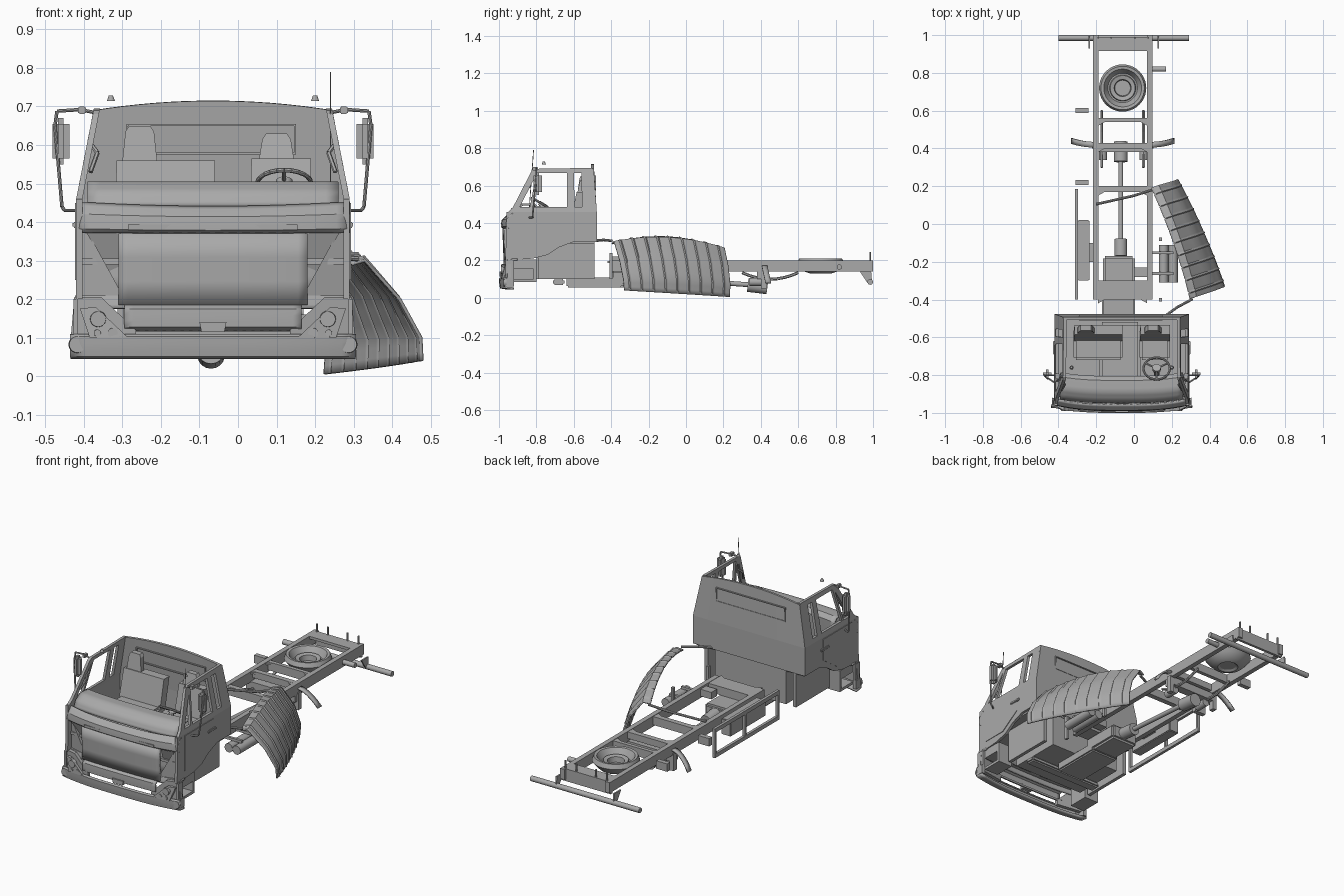
import bpy, bmesh, math
from mathutils import Vector, Matrix

if "Cube" in bpy.data.objects:
    bpy.data.objects.remove(bpy.data.objects["Cube"])

mat = bpy.data.materials.new("plain grey")
mat.use_nodes = True
mat.diffuse_color = (0.4, 0.4, 0.4, 1)
mat.node_tree.nodes["Principled BSDF"].inputs["Base Color"].default_value = (0.4, 0.4, 0.4, 1)
CX = -0.065   # cab centre line
FX = -0.06    # frame centre line


def finish(name, bm, smooth=False):
    bmesh.ops.recalc_face_normals(bm, faces=bm.faces)
    me = bpy.data.meshes.new(name)
    bm.to_mesh(me)
    bm.free()
    me.materials.append(mat)
    ob = bpy.data.objects.new(name, me)
    bpy.context.collection.objects.link(ob)
    if smooth:
        bpy.context.view_layer.objects.active = ob
        ob.select_set(True)
        bpy.ops.object.shade_smooth_by_angle(angle=math.radians(35))
        ob.select_set(False)
    return ob


def box(name, lo, hi, bevel=0):
    bm = bmesh.new()
    lo, hi = Vector(lo), Vector(hi)
    bmesh.ops.create_cube(bm, size=1, matrix=Matrix.Translation((lo + hi) / 2) @ Matrix.Diagonal((hi - lo).to_4d()))
    if bevel:
        bmesh.ops.bevel(bm, geom=bm.edges[:], offset=bevel, segments=2, affect='EDGES')
    return finish(name, bm)


def tube(name, pts, r, n=10, r2=None):
    bm = bmesh.new()
    pts = [Vector(p) for p in pts]
    for a, b in zip(pts, pts[1:]):
        m = Matrix.Translation((a + b) / 2) @ (b - a).to_track_quat('Z', 'Y').to_matrix().to_4x4()
        bmesh.ops.create_cone(bm, cap_ends=True, segments=n, radius1=r, radius2=r if r2 is None else r2,
                              depth=(b - a).length, matrix=m)
    return finish(name, bm, True)


def plate(name, pts, push):
    bm = bmesh.new()
    near = [bm.verts.new(p) for p in pts]
    far = [bm.verts.new(Vector(p) + Vector(push)) for p in pts]
    bm.faces.new(near)
    bm.faces.new(far[::-1])
    for i in range(len(pts)):
        bm.faces.new((near[i - 1], near[i], far[i], far[i - 1]))
    return finish(name, bm)


def surf(name, fn, nu, nv, thick=0.008, smooth=True):
    bm = bmesh.new()
    g = [[bm.verts.new(fn(i / nu, j / nv)) for j in range(nv + 1)] for i in range(nu + 1)]
    for i in range(nu):
        for j in range(nv):
            bm.faces.new((g[i][j], g[i + 1][j], g[i + 1][j + 1], g[i][j + 1]))
    ob = finish(name, bm, smooth)
    mod = ob.modifiers.new("thickness", 'SOLIDIFY')
    mod.thickness, mod.offset = thick, 0
    return ob


def lathe(name, centre, profile, n=40):
    bm = bmesh.new()
    vs = [bm.verts.new((r, 0, z)) for r, z in profile]
    es = [bm.edges.new((vs[i], vs[i - 1])) for i in range(len(vs))]
    bmesh.ops.spin(bm, geom=vs + es, cent=(0, 0, 0), axis=(0, 0, 1), angle=math.tau, steps=n)
    bmesh.ops.remove_doubles(bm, verts=bm.verts, dist=1e-5)
    bmesh.ops.translate(bm, vec=centre, verts=bm.verts)
    return finish(name, bm, True)


def path(points, t):
    k = min(int(t * (len(points) - 1)), len(points) - 2)
    return Vector(points[k]).lerp(Vector(points[k + 1]), t * (len(points) - 1) - k)


def half(z):   # half width of the cab at a height
    return 0.355 if z < 0.46 else 0.355 - 0.045 * (z - 0.46) / 0.23


# Cab sides: door skin, pillars, rails, mirrors, lamps, steps
SIDE = {
    "door_skin": [(-.965, .2), (-.82, .21), (-.74, .23), (-.68, .27), (-.6, .3), (-.485, .3), (-.485, .46), (-.96, .46)],
    "window_sill": [(-.95, .46), (-.485, .46), (-.487, .485), (-.925, .485)],
    "front_pillar": [(-.925, .485), (-.89, .485), (-.795, .668), (-.81, .69), (-.825, .68)],
    "roof_rail": [(-.81, .69), (-.795, .668), (-.5, .668), (-.5, .695)],
    "quarter_light_bar": [(-.835, .485), (-.82, .485), (-.785, .668), (-.80, .668)],
    "door_pillar": [(-.635, .485), (-.595, .485), (-.6, .668), (-.635, .668)],
    "rear_pillar": [(-.555, .485), (-.487, .485), (-.5, .668), (-.56, .668)],
}
for s, side in ((-1, "right_"), (1, "left_")):
    X = lambda d: CX + s * d

    def wide(name, a, b, y0, y1, z0, z1):   # box between two distances from the centre line
        box(side + name, (min(X(a), X(b)), y0, z0), (max(X(a), X(b)), y1, z1))

    for part, pts in SIDE.items():
        plate(side + part, [(X(half(z)), y, z) for y, z in pts], (-s * 0.016, 0, 0))
    plate(side + "door_pocket", [(X(.355), y, z) for y, z in ((-.9, .25), (-.76, .25), (-.64, .33), (-.64, .45), (-.9, .45))], (s * .003, 0, 0))
    box(side + "door_handle", (X(.358) - .006, -.69, .385), (X(.358) + .006, -.62, .4), .003)
    # mirror on its bent arm
    tube(side + "mirror_arm", [(X(.31), -.81, .685), (X(.345), -.8, .692), (X(.405), -.8, .688), (X(.41), -.8, .65),
                               (X(.392), -.82, .44), (X(.385), -.82, .43), (X(.34), -.85, .43)], .0045, 8)
    box(side + "mirror_joint", (X(.34) - .01, -.82, .68), (X(.34) + .01, -.79, .7), .003)
    box(side + "mirror", (X(.395) - .022, -.815, .55), (X(.395) + .022, -.77, .67), .015)
    tube(side + "roof_marker", [(X(.265), -.76, .714), (X(.265), -.76, .728)], .011, 10, .006)
    tube(side + "pillar_grip", [(X(.315), -.83, .6), (X(.3), -.85, .58), (X(.318), -.88, .53)], .006, 6)
    # front corner, headlamp and fog lamp
    plate(side + "front_corner", [(X(a), -.955 + b, z) for a, b, z in ((.355, .03, .2), (.24, 0, .2), (.24, 0, .22), (.325, .01, .375), (.355, .03, .375))], (0, .03, 0))
    plate(side + "grille_recess", [(X(.24), -.9, .22), (X(.33), -.955, .375), (X(.24), -.955, .375)], (0, .012, 0))
    plate(side + "headlamp", [(X(a), -.987 + b, z) for a, b, z in ((.345, .02, .175), (.305, .0, .18), (.22, -.007, .1), (.32, .0, .1))], (0, .015, 0))
    for nm, a, z, r in (("main_lamp", .298, .148, .02), ("side_lamp", .26, .112, .013), ("low_lamp", .3, .112, .009), ("fog_lamp", .352, .082, .021)):
        tube(side + nm, [(X(a), -.99 + (.015 if a > .33 else 0), z), (X(a), -.96, z)], r, 20, r * 1.1)
    # bumper return, entry step and wheel housing
    wide("bumper_return", .35, .37, -.965, -.92, .06, .11)
    wide("bumper_side", .35, .362, -.965, -.92, .1, .2)
    wide("step_tread", .26, .35, -.92, -.8, .085, .1)
    wide("step_top", .26, .35, -.92, -.8, .155, .205)
    wide("step_hanger", .26, .35, -.815, -.8, .09, .2)
    wide("step_back", .26, .27, -.92, -.8, .09, .2)
    wide("housing_wall", .27, .29, -.79, -.49, .1, .3)

# Cab rear wall, creased at the waist, with pressed window panel


def rear(u, v):
    z = path([(.3, 0, 0), (.46, 0, 0), (.69, 0, 0)], v).x
    k = 2 * u - 1
    return (CX + k * half(z), -.484 - .016 * max(0, (z - .46) / .23), z + .025 * (1 - k * k) * (v > .99))


surf("rear_wall", rear, 16, 2, .014, False)
for y in (-.507, -.487):
    for lo, hi in (((-.29, .65), (.15, .655)), ((-.29, .575), (.15, .58)), ((-.29, .575), (-.285, .655)), ((.145, .575), (.15, .655))):
        box("rear_window_trim", (lo[0], y - .005, lo[1]), (hi[0], y + .005, hi[1]))
box("cab_floor", (CX - .34, -.94, .29), (CX + .34, -.49, .305))
box("engine_tunnel", (CX - .12, -.9, .3), (CX + .1, -.52, .38), .015)


# Front panels, bowed back towards the corners
def bow(name, prof, w, back=.03, thick=.01, sag=0):
    def fn(u, v):
        y, z = path(prof, v)
        k = 2 * u - 1
        return (CX + k * w, y + back * abs(k) ** 3, z - sag * v * (1 - k * k))
    return surf(name, fn, 20, 3 * (len(prof) - 1), thick)


bow("upper_front_panel", [(-.975, .375), (-.985, .385), (-.982, .42), (-.955, .45)], .355, sag=.012)
bow("inner_front_panel", [(-.93, .2), (-.93, .38)], .33)
bow("grille", [(-.968, .185), (-.975, .37)], .245, .008, .014)
bow("lower_grille", [(-.965, .12), (-.985, .13), (-.985, .172), (-.968, .182)], .23, .005)
bow("bumper", [(-.95, .05), (-.99, .055), (-.995, .1), (-.988, .105)], .37, .03, .012)
bow("bumper_brow", [(-.965, .175), (-.96, .205), (-.93, .205)], .358, .03)
for s, side in ((-1, "right_"), (1, "left_")):
    plate(side + "bumper_cheek", [(CX + s * a, -.975 + b, z) for a, b, z in ((.37, .02, .09), (.2, -.006, .09), (.2, -.006, .12), (.29, .002, .205), (.36, .02, .205))], (0, .02, 0))
    box(side + "grille_vent", (CX + s * .12 - .1, -.988, .38), (CX + s * .12 + .1, -.978, .394))
plate("tow_cover", [(CX + a, -.997, z) for a, z in ((-.03, .115), (.03, .115), (.035, .14), (-.035, .14))], (0, .02, 0))

# Dashboard, steering wheel and seats
bow("dashboard", [(-.945, .44), (-.93, .475), (-.89, .5), (-.83, .5), (-.81, .48), (-.82, .3)], .325, .02)
rim = [(.12 + .07 * math.cos(a), -.765 + .058 * math.sin(a), .5 - .035 * math.sin(a)) for a in [math.tau * i / 24 for i in range(25)]]
tube("steering_wheel_rim", rim, .006, 8)
for i in (2, 10, 18):
    tube("steering_wheel_spoke", [rim[i], (.12, -.765, .5)], .006, 6)
tube("steering_hub", [(.12, -.772, .487), (.12, -.76, .507)], .022, 16)
tube("steering_column", [(.12, -.765, .495), (.12, -.84, .4)], .015)
for nm, a, b, top, h0, h1, ht in (("bench", -.32, -.06, .56, -.3, -.21, .65), ("driver", .03, .19, .565, .055, .145, .63)):
    box(nm + "_seat_cushion", (a, -.72, .33), (b, -.57, .41), .012)
    plate(nm + "_seat_back", [(a, -.62, .4), (b, -.62, .4), (b, -.585, top), (a + .005, -.585, top)], (0, .05, 0))
    plate(nm + "_headrest", [(h0, -.58, top), (h1, -.58, top), (h1 - .008, -.57, ht - .015), (h1 - .018, -.565, ht), (h0 + .018, -.565, ht), (h0 + .008, -.57, ht - .015)], (0, .03, 0))
tube("aerial", [(.24, -.84, .45), (.24, -.815, .79)], .002, 6)

# Engine and driveline
box("engine_bay", (-.29, -.8, .1), (.16, -.492, .3))
box("engine_block", (-.17, -.64, .055), (.005, -.34, .11), .008)
box("front_axle_beam", (-.3, -.71, .07), (.17, -.65, .1), .008)
box("gearbox", (-.165, -.4, .065), (.005, -.17, .15), .012)
tube("gearbox_tail", [(FX - .01, -.17, .11), (FX - .01, -.08, .1)], .034, 16)
tube("drive_shaft", [(FX - .01, -.08, .1), (FX - .01, .34, .07)], .013, 12)
tube("differential", [(FX - .01, .33, .068), (FX - .01, .4, .06), (FX - .01, .435, .055)], .036, 18)
for x in (-.165, .05):
    tube("brake_chamber", [(x, .34, .085), (x, .41, .085)], .022, 14)

# Ladder frame
for x in (-.202, .083):
    box("frame_rail", (x - .014, -.4, .14), (x + .014, 1, .2))
for y, w, z in ((-.4, .1, .15), (.17, .03, .15), (.4, .03, .16), (.54, .022, .15)):
    box("cross_member", (-.2, y, z), (.08, y + w, .198))
    for x, s in ((-.19, 1), (.07, -1)):
        plate("gusset", [(x, y - .02, .197), (x + s * .035, y, .197), (x, y, .197)], (0, 0, -.01))
box("rear_deck", (-.205, .915, .185), (.09, .985, .2))
box("rear_plate", (-.216, .975, .13), (.097, .99, .2))
for x in (-.19, -.12, .005, .075):
    tube("rear_post", [(x, .985, .15), (x, .985, .245)], .005, 8)
for x in (-.24, .125):
    plate("bar_hanger", [(x, .93, .14), (x, .99, .14), (x, .995, .08), (x, .97, .08)], (.008, 0, 0))
tube("rear_bar", [(-.4, .985, .085), (.29, .985, .085)], .015, 16)
tube("side_pipe", [(.08, .82, .165), (.17, .82, .165)], .014, 14)
lathe("coupling_ring", (FX, .72, 0), [(.125, .185), (.115, .21), (.1, .208), (.078, .17), (.07, .17), (.066, .185), (.045, .18),
                                      (.04, .14), (.055, .13), (.085, .14), (.11, .165)])
tube("ring_hub", [(FX, .72, .138), (FX, .72, .15)], .045, 24)
# Rear springs and curved stay arms
for x in (-.17, .05):
    tube("leaf_spring", [(x, .3 + .3 * t, .135 - .14 * t * (1 - t)) for t in [i / 8 for i in range(9)]], .008, 6)
box("axle_bracket", (-.215, .38, .1), (.095, .43, .145))
for s in (-1, 1):
    surf("stay_arm", lambda u, v: (FX + s * (.15 + .12 * u), .405 + .03 * v + .02 * u * u, .17 - .09 * u * u), 6, 1, .01)
    box("stay_foot", (FX + s * .15 - .012, .4, .05), (FX + s * .15 + .012, .43, .15))
for y in (.22, .6):
    box("side_lamp_block", (-.31, y - .013, .14), (-.24, y + .013, .185))

# Right side guard and battery case
for z in (.055, .2):
    box("guard_bar", (-.313, -.4, z), (-.297, .185, z + .022))
for y in (-.4, -.1, .17):
    box("guard_post", (-.313, y, .055), (-.297, y + .014, .22))
box("battery_case", (-.298, -.3, .11), (-.236, .02, .2), .004)
box("battery_bracket", (-.24, -.2, .15), (-.2, -.1, .18))
# Left side air tanks
for x in (.157, .207):
    tube("air_tank", [(x, -.31, .12), (x, -.11, .12)], .025, 18)
for y in (-.27, -.16):
    box("tank_strap", (.09, y, .145), (.21, y + .015, .16))
for y in (-.41, -.09):
    box("left_post", (.133, y, .1), (.147, y + .018, .24))
box("left_bracket", (.0, -.28, .15), (.08, -.23, .19))

# Ribbed mudguard and its stays
FRONT = [(.295, -.397, .29), (.33, -.385, .3), (.42, -.355, .2), (.475, -.335, .1), (.478, -.33, .04)]
BACK = [(.09, .19, .26), (.13, .205, .265), (.2, .225, .17), (.23, .236, .07), (.225, .232, .005)]


def guard(u, v):
    p = path(FRONT, v).lerp(path(BACK, v), u)
    lift = 4 * u * (1 - u)
    rib = .005 if .42 < (u * 9) % 1 < .58 else 0
    return p + Vector((.015 * lift + rib, .004 * lift, .05 * lift * (1 - v) + rib * (1 - v)))


surf("mudguard", guard, 108, 12, .008)
tube("front_guard_stay", [(.16, -.49, .305), (.23, -.44, .31), (.31, -.397, .305)], .007, 8)
tube("rear_guard_stay", [(-.2, .105, .205), (0, .15, .225), (.11, .185, .25)], .007, 8)
